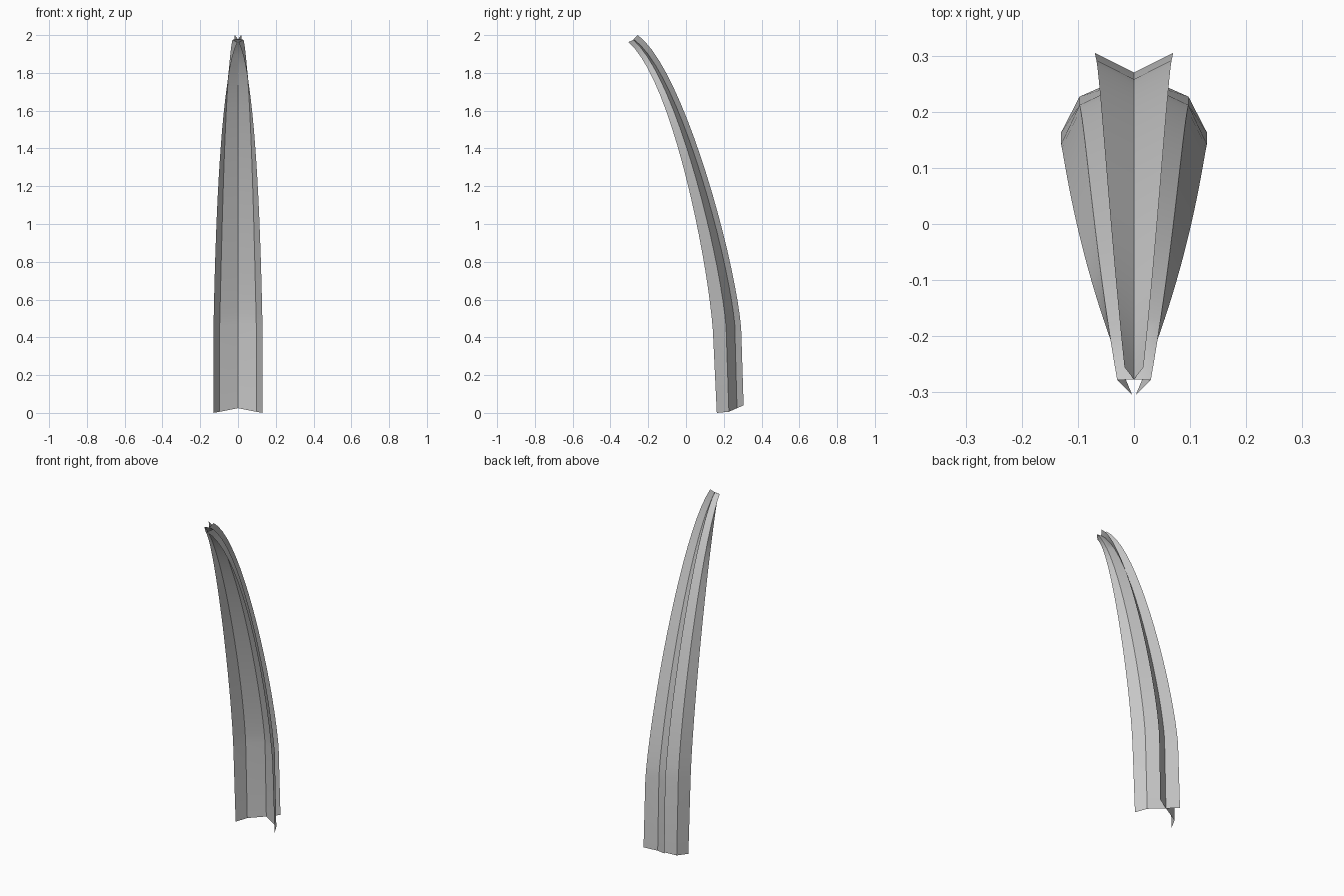
import bpy
from mathutils import Vector
from mathutils.geometry import interpolate_bezier

if "Cube" in bpy.data.objects:
    bpy.data.objects.remove(bpy.data.objects["Cube"])

# Each rail: base, knee, two curve handles, tip (right half of the blade)
RAILS = {
    "edge":   [(.13, .163, 0), (.13, .142, .44), (.122, .11, .85), (.10, -.08, 1.77), (.003, -.305, 1.963)],
    "mid":    [(.097, .227, .006), (.097, .212, .46), (.087, .175, .86), (.07, -.05, 1.77), (.03, -.278, 1.975)],
    "centre": [(0, .27, .025), (0, .258, .47), (0, .22, .85), (0, -.04, 1.81), (0, -.277, 1.978)],
    "fin":    [(.07, .305, .04), (.067, .292, .45), (.06, .255, .85), (.042, -.02, 1.83), (.017, -.255, 2.0)],
}
STEPS = 20


def rail(name):
    base, knee, h1, h2, tip = (Vector(p) for p in RAILS[name])
    return [base] + interpolate_bezier(knee, h1, h2, tip, STEPS)


def sheet(name, rail_names):
    # Skin a thin sheet across neighbouring rails and mirror it
    rails = [rail(r) for r in rail_names]
    n = len(rails[0])
    verts = [p for r in rails for p in r]
    faces = [(k * n + i, (k + 1) * n + i, (k + 1) * n + i + 1, k * n + i + 1)
             for k in range(len(rails) - 1) for i in range(n - 1)]
    mesh = bpy.data.meshes.new(name)
    mesh.from_pydata(verts, [], faces)
    ob = bpy.data.objects.new(name, mesh)
    bpy.context.collection.objects.link(ob)
    bpy.ops.object.select_all(action='DESELECT')
    ob.select_set(True)
    bpy.context.view_layer.objects.active = ob
    m = ob.modifiers.new("mirror", 'MIRROR')
    m.merge_threshold = .0005
    bpy.ops.object.modifier_apply(modifier=m.name)
    bpy.ops.object.shade_smooth_by_angle(angle=.5)
    return ob


# Concave front of the blade, folding in to a point at the tip
sheet("front_blade", ["edge", "mid", "centre"])
# V-shaped fin along the back
sheet("back_fin", ["centre", "fin"])
